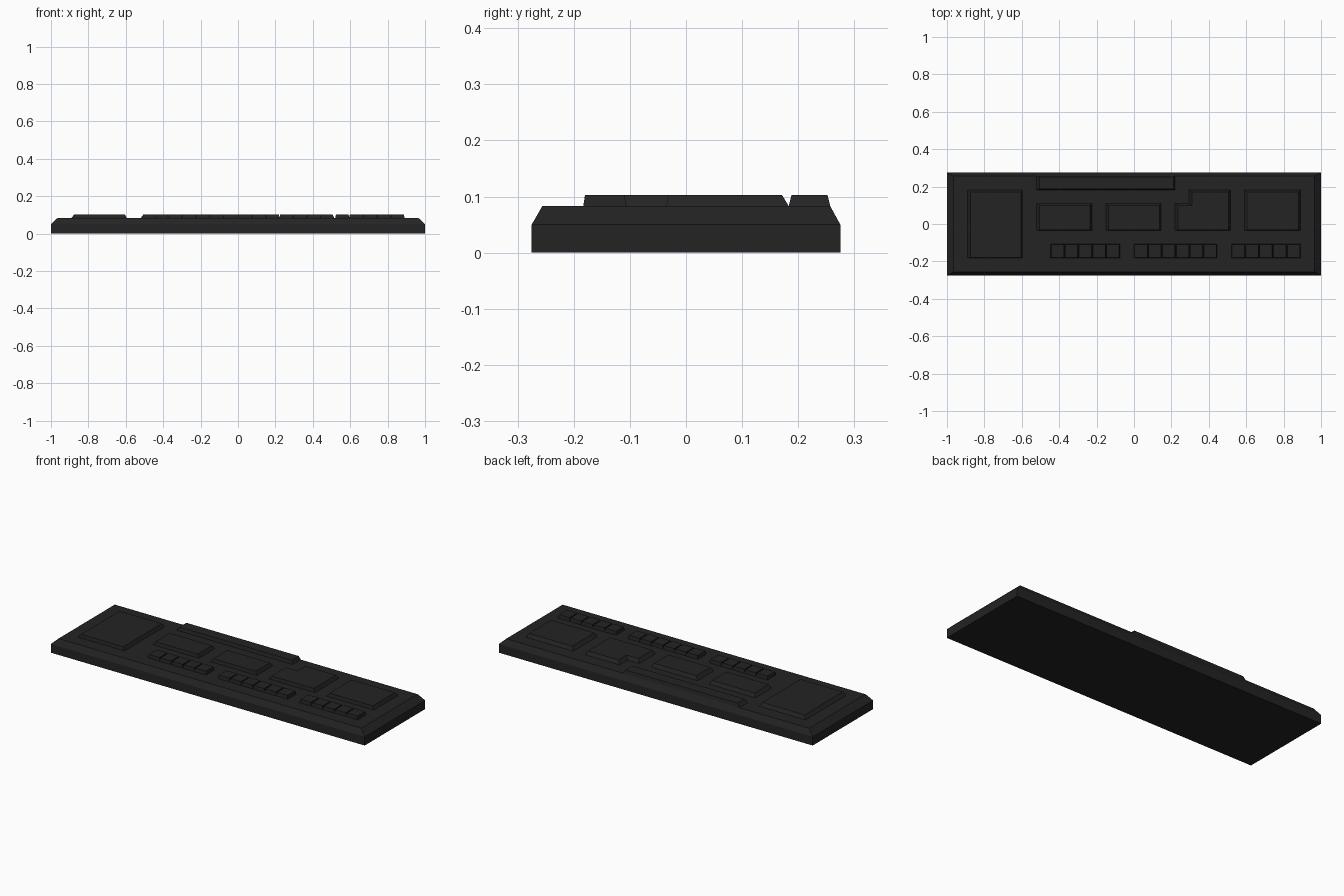
import bpy

cube = bpy.data.objects.get("Cube")
if cube:
    bpy.data.objects.remove(cube, do_unlink=True)

# One dark flat colour for everything
dark = bpy.data.materials.new("charcoal")
dark.use_nodes = True
dark.diffuse_color = (0.017, 0.017, 0.017, 1)
dark.node_tree.nodes["Principled BSDF"].inputs["Base Color"].default_value = dark.diffuse_color

DECK = 0.083
TOP = 0.103


def inset_outline(pts, left, right, front, back):
    """Move each side of a counter-clockwise, axis-aligned outline inward."""
    out = [list(p) for p in pts]
    for i, a in enumerate(pts):
        j = (i + 1) % len(pts)
        b = pts[j]
        if abs(a[0] - b[0]) < 1e-6:
            shift, axis = (-right if b[1] > a[1] else left), 0
        else:
            shift, axis = (front if b[0] > a[0] else -back), 1
        out[i][axis] += shift
        out[j][axis] += shift
    return [tuple(p) for p in out]


def rect(x0, x1, y0, y1):
    return [(x0, y0), (x1, y0), (x1, y1), (x0, y1)]


def loft(name, rings):
    """Solid through matching outlines, given as (outline, height)."""
    n = len(rings[0][0])
    verts = [(x, y, z) for pts, z in rings for x, y in pts]
    faces = [list(range(n))[::-1], list(range(len(verts) - n, len(verts)))]
    for k in range(len(rings) - 1):
        for i in range(n):
            a, b = k * n + i, k * n + (i + 1) % n
            faces.append([a, b, b + n, a + n])
    mesh = bpy.data.meshes.new(name)
    mesh.from_pydata(verts, [], faces)
    mesh.materials.append(dark)
    obj = bpy.data.objects.new(name, mesh)
    bpy.context.collection.objects.link(obj)
    return obj


def raised(name, pts, left=0.015, right=0.01, front=0.004, back=0.012):
    """Raised panel with sloping sides, sunk slightly into the deck."""
    loft(name, [(pts, DECK - 0.003), (pts, DECK),
                (inset_outline(pts, left, right, front, back), TOP)])


# Base slab with a chamfered upper rim
base = rect(-1, 1, -0.275, 0.275)
loft("base_slab", [(base, 0), (base, 0.05),
                   (inset_outline(base, 0.035, 0.035, 0.019, 0.018), DECK)])

# Large panels
raised("large_left_panel", rect(-0.89, -0.595, -0.183, 0.183))
raised("small_panel_1", rect(-0.52, -0.225, -0.035, 0.11))
raised("small_panel_2", rect(-0.15, 0.145, -0.035, 0.11))
raised("notched_panel", [(0.22, -0.035), (0.515, -0.035), (0.515, 0.183),
                         (0.295, 0.183), (0.295, 0.11), (0.22, 0.11)])
raised("square_panel", rect(0.59, 0.89, -0.035, 0.183))

# Long strip along the back edge
raised("back_strip", rect(-0.52, 0.22, 0.183, 0.257), 0.015, 0.01, 0.005, 0.005)

# Three groups of small blocks along the front
PITCH = 0.074
for group, (start, count) in enumerate([(-0.446, 5), (0, 6), (0.52, 5)]):
    for i in range(count):
        x = start + i * PITCH
        raised(f"block_{group + 1}_{i + 1}", rect(x, x + PITCH, -0.183, -0.106),
               0.004, 0.003, 0.003, 0.004)
